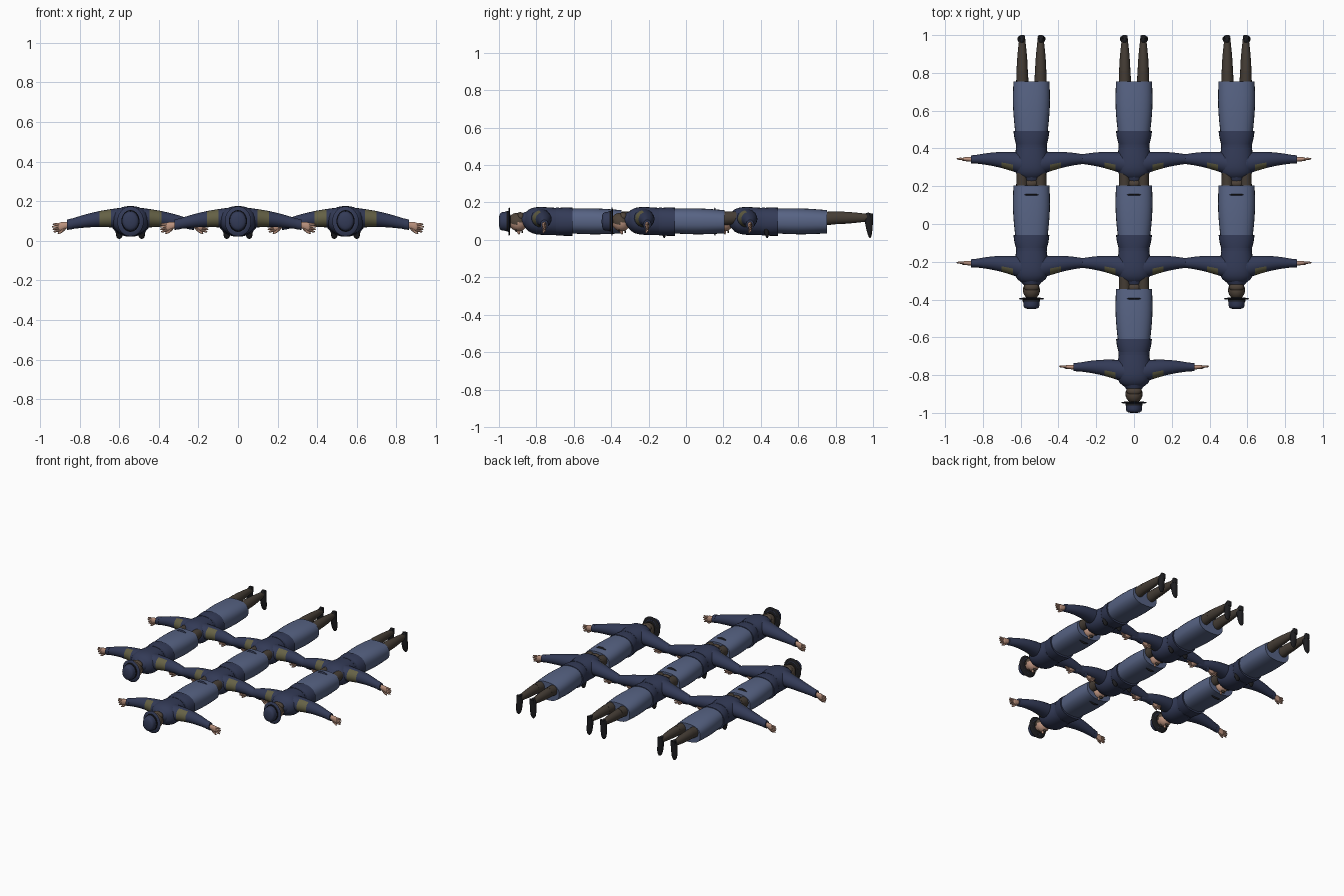
import bpy, bmesh, math
from mathutils import Vector

cube = bpy.data.objects.get("Cube")
if cube:
    bpy.data.objects.remove(cube, do_unlink=True)


def material(name, red, green, blue):
    mat = bpy.data.materials.new(name)
    mat.use_nodes = True
    colour = (red, green, blue, 1)
    mat.diffuse_color = colour
    mat.node_tree.nodes["Principled BSDF"].inputs["Base Color"].default_value = colour
    return mat


navy = material("navy wool", .033, .043, .095)
blue = material("blue skirt", .095, .125, .23)
skin = material("skin", .5, .29, .21)
hair = material("brown hair", .075, .055, .04)
hose = material("brown stockings", .06, .047, .036)
black = material("black leather", .012, .012, .014)
olive = material("olive patch", .13, .12, .06)

parts = []
cross_axes = {"x": (1, 2), "y": (0, 2), "z": (0, 1)}


def signed_power(value, exponent):
    return math.copysign(abs(value) ** exponent, value)


def solid(name, axis, start, end, radii, end_radii=None, mats=(navy,), side=1,
          bulge=0, bow=(0, 0, 0), dome_start=None, dome_end=None,
          power=2, segments=20, rings=12, rule=None):
    """Tapered superellipse body; either end may be domed, the axis may bow."""
    u, v = cross_axes[axis]
    start, end, bow = Vector(start), Vector(end), Vector(bow)
    radii, end_radii = Vector(radii), Vector(end_radii or radii)
    bm = bmesh.new()
    loops = []
    for i in range(rings + 1):
        # Rings crowd together towards both ends
        t = (1 - math.cos(math.pi * i / rings)) / 2
        swell = math.sin(math.pi * t)
        scale = 1 + bulge * swell
        if dome_start:
            scale *= math.sqrt(max(1 - (1 - t) ** dome_start, 0))
        if dome_end:
            scale *= math.sqrt(max(1 - t ** dome_end, 0))
        size = radii.lerp(end_radii, t) * max(scale, .01)
        loop = []
        for k in range(segments):
            angle = math.tau * k / segments
            point = start.lerp(end, t) + bow * swell
            point[u] += size.x * signed_power(math.cos(angle), 2 / power)
            point[v] += size.y * signed_power(math.sin(angle), 2 / power)
            point.x *= side
            loop.append(bm.verts.new(point))
        loops.append(loop)
    for near, far in zip(loops, loops[1:]):
        for k in range(segments):
            bm.faces.new((near[k - 1], near[k], far[k], far[k - 1]))
    bm.faces.new(loops[0])
    bm.faces.new(loops[-1])
    bmesh.ops.recalc_face_normals(bm, faces=bm.faces)
    if rule:
        for face in bm.faces:
            face.material_index = rule(face.calc_center_median(), face.normal)
    mesh = bpy.data.meshes.new(name)
    bm.to_mesh(mesh)
    bm.free()
    for mat in mats:
        mesh.materials.append(mat)
    parts.append((name, mesh))


# Torso: jacket with waist and flared hem, then skirt and neck
solid("jacket_chest", "y", (0, -.11, .105), (0, .08, .098), (.105, .079), (.079, .072),
      dome_start=5, power=2.3, segments=28)
solid("jacket_hem", "y", (0, .07, .098), (0, .152, .097), (.078, .072), (.095, .075),
      bulge=.03, power=2.3, segments=28)
solid("belt", "y", (0, .066, .098), (0, .082, .098), (.082, .075),
      power=2.3, segments=28, rings=2)
solid("collar", "y", (0, -.122, .107), (0, -.08, .107), (.033, .033), (.07, .05))
solid("skirt", "y", (0, .14, .101), (0, .415, .097), (.085, .066), (.095, .062),
      mats=[blue], bulge=.08, power=2.5, segments=28)
solid("neck", "y", (0, -.14, .1), (0, -.09, .107), (.028, .028), mats=[skin], rings=2)

# Head: face turned down, hair over the back
solid("head", "y", (0, -.19, .1), (0, -.09, .09), (.055, .06), mats=[skin, hair],
      dome_start=2.5, dome_end=2.5, rule=lambda centre, normal: int(centre.z > .088))
solid("hair_roll", "y", (0, -.15, .125), (0, -.097, .122), (.053, .033), mats=[hair],
      dome_start=2, dome_end=2)
solid("nose", "z", (0, -.137, .05), (0, -.132, .029), (.008, .012), (.005, .006),
      mats=[skin], dome_end=4, segments=10, rings=6)
solid("mouth", "z", (0, -.115, .05), (0, -.115, .036), (.012, .004),
      mats=[hair], segments=10, rings=2)

# Hat: round crown, dark band and a thin brim
solid("hat_crown", "y", (0, -.241, .099), (0, -.18, .1), (.041, .047), (.045, .054),
      dome_start=12, segments=28)
solid("hat_band", "y", (0, -.2, .1), (0, -.187, .1), (.046, .055),
      mats=[black], segments=28, rings=2)
solid("hat_brim", "y", (0, -.192, .098), (0, -.179, .098), (.067, .076),
      mats=[black, navy], dome_start=8, dome_end=8, segments=28, rings=6,
      rule=lambda centre, normal: int(normal.y < -.5))


def on_patch(centre, normal):
    return int(.1 < abs(centre.x) < .15 and normal.y < -.35)


# Paired limbs
for side, label in ((1, "left_"), (-1, "right_")):
    solid(label + "sleeve", "x", (.04, -.022, .116), (.318, .002, .081),
          (.06, .052), (.019, .024), mats=[navy, olive], side=side,
          bow=(0, .011, .009), rings=20, rule=on_patch)
    solid(label + "cuff", "x", (.295, .003, .086), (.32, .002, .081),
          (.023, .028), (.021, .026), side=side, rings=2)
    solid(label + "palm", "x", (.31, .002, .082), (.366, .004, .069),
          (.013, .015), (.01, .025), mats=[skin], side=side, dome_end=10, segments=14)
    for i in range(4):
        reach = .397 - .004 * abs(i - 2)
        solid(f"{label}finger_{i + 1}", "x", (.355, .004, .053 + i / 95),
              (reach, .006, .046 + i / 80), (.0065, .0065), (.005, .005),
              mats=[skin], side=side, dome_end=10, segments=8, rings=6)
    solid(label + "thumb", "x", (.328, .002, .066), (.368, -.003, .038),
          (.008, .01), (.005, .006), mats=[skin], side=side, bow=(0, 0, -.004),
          dome_end=8, segments=8, rings=6)
    solid(label + "eye", "z", (.02, -.148, .055), (.02, -.148, .043),
          (.007, .003), mats=[hair], side=side, segments=10, rings=2)
    solid(label + "thigh", "y", (.046, .3, .105), (.049, .47, .119),
          (.038, .04), (.03, .034), mats=[hose], side=side, segments=16)
    solid(label + "calf", "y", (.049, .46, .118), (.049, .64, .119),
          (.03, .034), (.016, .019), mats=[hose], side=side, bulge=.1, segments=16)
    solid(label + "shoe", "z", (.049, .634, .146), (.057, .644, .009),
          (.018, .028), (.023, .011), mats=[black], side=side,
          dome_start=8, dome_end=6, power=2.3, segments=16)
    solid(label + "heel", "z", (.049, .65, .142), (.049, .65, .108),
          (.016, .01), mats=[black], side=side, power=3, segments=16, rings=2)

# Formation: three in the middle file, two in each outer file
pitch, file_gap, front_row = .55, .543, -.76
places = [(0, 0)] + [(column, row) for row in (1, 2) for column in (-1, 0, 1)]
first_figure = []
for number, (column, row) in enumerate(places, 1):
    for name, mesh in parts:
        ob = bpy.data.objects.new(f"figure_{number}_{name}", mesh)
        ob.location = (column * file_gap, front_row + row * pitch, 0)
        bpy.context.scene.collection.objects.link(ob)
        if number == 1:
            first_figure.append(ob)

# Figures share meshes, so shading the first one shades all
bpy.ops.object.select_all(action="DESELECT")
for ob in first_figure:
    ob.select_set(True)
bpy.context.view_layer.objects.active = first_figure[0]
bpy.ops.object.shade_smooth_by_angle(angle=math.radians(45))
